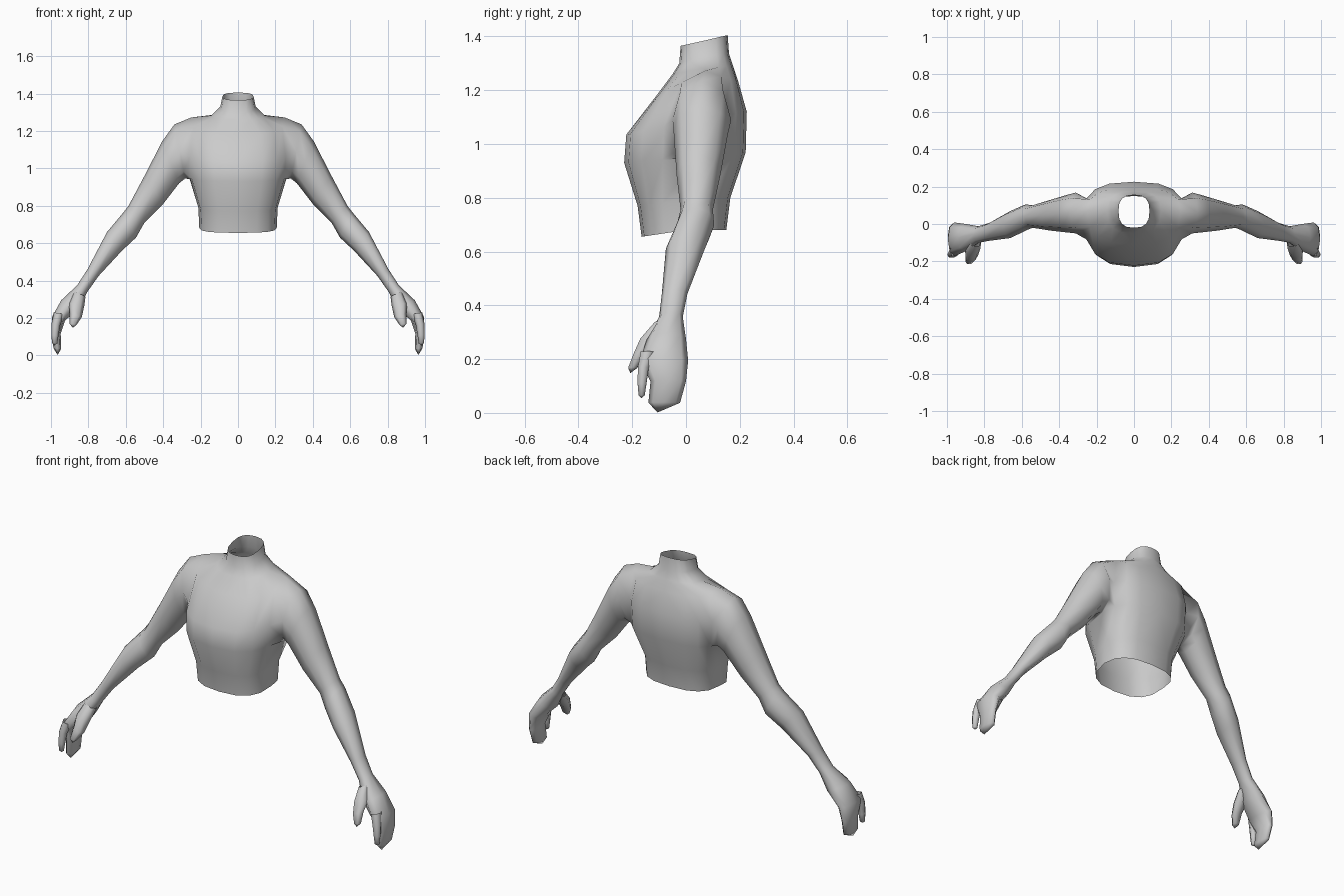
import bpy, bmesh, math
from mathutils import Vector

mat = bpy.data.materials.new("grey skin")
mat.diffuse_color = (0.6, 0.6, 0.6, 1)


def finish(bm, name):
    """Turn a right-hand half into a mirrored, smooth-shaded object."""
    bmesh.ops.delete(bm, geom=[v for v in bm.verts if not v.link_faces], context='VERTS')
    bmesh.ops.recalc_face_normals(bm, faces=bm.faces)
    me = bpy.data.meshes.new(name)
    bm.to_mesh(me)
    bm.free()
    me.materials.append(mat)
    ob = bpy.data.objects.new(name, me)
    bpy.context.collection.objects.link(ob)
    mod = ob.modifiers.new("mirror", 'MIRROR')
    mod.use_clip = True
    for p in me.polygons:
        p.use_smooth = True
    return ob


def power(v, p):
    return math.copysign(abs(v) ** p, v)


def bridge(bm, a, b, closed=True):
    n = len(a)
    for i in range(n if closed else n - 1):
        j = (i + 1) % n
        bm.faces.new((a[i], a[j], b[j], b[i]))


def cap(bm, ring, tip):
    t = bm.verts.new(tip)
    for i in range(len(ring)):
        bm.faces.new((ring[i], ring[(i + 1) % len(ring)], t))


def section(bm, ox, oz, ix, iz, yf, yb, n=8):
    """Oval ring from an outer point to an inner point, yf to yb deep."""
    verts = []
    for k in range(n):
        a = 2 * math.pi * k / n
        u, v = power(math.cos(a), 0.9), power(math.sin(a), 0.9)
        verts.append(bm.verts.new(((ox + ix) / 2 + u * (ox - ix) / 2,
                                   (yf + yb) / 2 - v * (yb - yf) / 2,
                                   (oz + iz) / 2 + u * (oz - iz) / 2)))
    return verts


# Torso levels: half width, front y, middle y, back y, front z, side z, back z
LEVELS = [
    (0.207, -0.165, 0.00, 0.150, 0.655, 0.680, 0.680),
    (0.212, -0.180, 0.00, 0.165, 0.770, 0.790, 0.800),
    (0.262, -0.230, 0.05, 0.222, 0.930, 0.955, 0.970),
    (0.270, -0.222, 0.05, 0.226, 1.035, 1.090, 1.120),
    (0.250, -0.110, 0.07, 0.195, 1.180, 1.272, 1.230),
    (0.145, -0.050, 0.07, 0.175, 1.260, 1.282, 1.290),
    (0.095, -0.025, 0.07, 0.160, 1.300, 1.330, 1.335),
    (0.083, -0.020, 0.07, 0.155, 1.365, 1.385, 1.405),
]
# Arm and hand sections: outer x z, inner x z, front y, back y
ARM = [
    (0.340, 1.235, 0.283, 0.945, -0.050, 0.168),
    (0.405, 1.145, 0.315, 0.920, -0.045, 0.155),
    (0.500, 0.960, 0.400, 0.810, -0.035, 0.128),
    (0.585, 0.800, 0.500, 0.710, -0.020, 0.100),
    (0.612, 0.765, 0.545, 0.630, -0.035, 0.105),
    (0.700, 0.660, 0.620, 0.560, -0.075, 0.070),
    (0.805, 0.460, 0.745, 0.425, -0.090, 0.005),
    (0.860, 0.375, 0.805, 0.340, -0.100, -0.012),
    (0.945, 0.295, 0.850, 0.255, -0.145, 0.000),
    (0.995, 0.205, 0.925, 0.185, -0.172, 0.008),
    (0.995, 0.120, 0.948, 0.115, -0.132, 0.000),
    (0.987, 0.040, 0.945, 0.035, -0.140, -0.022),
]

# Body: open torso shell with the arm growing out of the shoulder opening
bm = bmesh.new()
grid = []
for w, yf, ym, yb, zf, zs, zb in LEVELS:
    row = []
    for k in range(9):
        a = math.pi * k / 8
        s = power(math.sin(a), 0.75) if 0 < k < 8 else 0
        c = power(math.cos(a), 0.75) if k != 4 else 0
        y = ym + abs(c) * ((yf if c > 0 else yb) - ym)
        z = zs + abs(c) * ((zf if c > 0 else zb) - zs)
        row.append(bm.verts.new((w * s, y, z)))
    grid.append(row)
for i in range(len(grid) - 1):
    for k in range(8):
        if not (i in (2, 3) and k in (3, 4)):
            bm.faces.new((grid[i][k], grid[i][k + 1], grid[i + 1][k + 1], grid[i + 1][k]))
ring = [grid[i][k] for i, k in ((4, 4), (4, 3), (3, 3), (2, 3), (2, 4), (2, 5), (3, 5), (4, 5))]
for row in ARM:
    nxt = section(bm, *row)
    bridge(bm, ring, nxt)
    ring = nxt
cap(bm, ring, (0.965, -0.105, 0.002))
finish(bm, "torso_and_arms")


def finger(name, rows, tip):
    bm = bmesh.new()
    ring = section(bm, *rows[0], n=6)
    for row in rows[1:]:
        nxt = section(bm, *row, n=6)
        bridge(bm, ring, nxt)
        ring = nxt
    cap(bm, ring, tip)
    finish(bm, name)


# Separate front finger and thumb
finger("index_finger", [(0.985, 0.230, 0.930, 0.220, -0.172, -0.110),
                        (0.997, 0.170, 0.950, 0.165, -0.182, -0.136),
                        (0.998, 0.110, 0.960, 0.105, -0.182, -0.145),
                        (0.994, 0.065, 0.966, 0.065, -0.178, -0.152)], (0.980, -0.166, 0.055))
finger("thumb", [(0.880, 0.345, 0.815, 0.315, -0.120, -0.060),
                 (0.905, 0.280, 0.822, 0.265, -0.175, -0.090),
                 (0.900, 0.225, 0.835, 0.205, -0.198, -0.145),
                 (0.902, 0.170, 0.862, 0.165, -0.217, -0.180)], (0.882, -0.207, 0.148))
